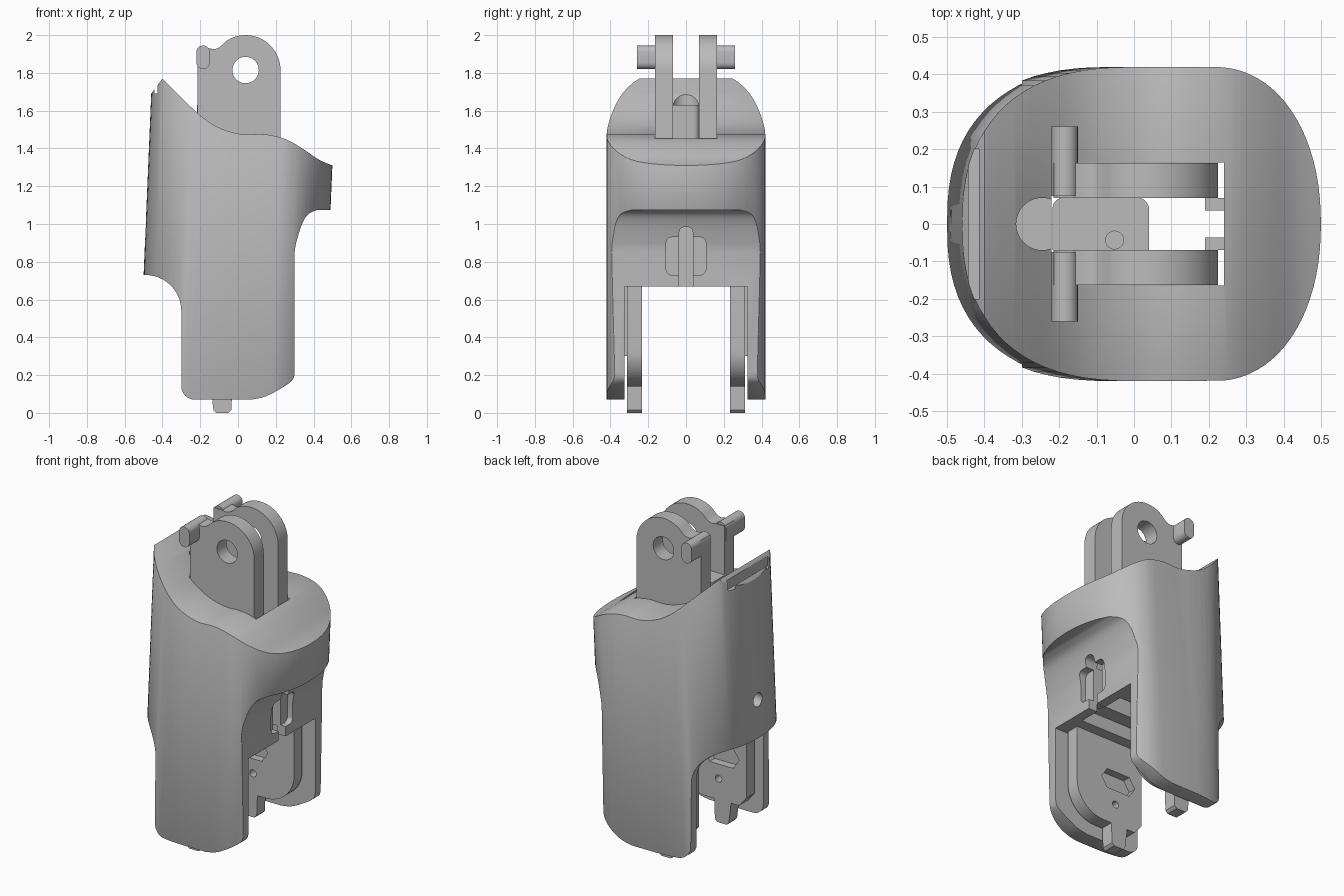
import bpy, bmesh, math
from mathutils import Vector

cube = bpy.data.objects.get("Cube")
if cube:
    bpy.data.objects.remove(cube, do_unlink=True)

grey = bpy.data.materials.new("plain grey")
grey.use_nodes = True
COLOR = (0.5, 0.5, 0.5, 1)
grey.diffuse_color = COLOR
grey.node_tree.nodes["Principled BSDF"].inputs["Base Color"].default_value = COLOR


def prism(name, outline, place, low, high):
    """Extrude a 2D outline; place(u, v, depth) gives the 3D point."""
    bm = bmesh.new()
    rings = [[bm.verts.new(place(u, v, d)) for u, v in outline] for d in (low, high)]
    bm.faces.new(rings[0])
    bm.faces.new(rings[1])
    n = len(outline)
    for i in range(n):
        j = (i + 1) % n
        bm.faces.new((rings[0][i], rings[0][j], rings[1][j], rings[1][i]))
    bmesh.ops.recalc_face_normals(bm, faces=bm.faces)
    mesh = bpy.data.meshes.new(name)
    bm.to_mesh(mesh)
    bm.free()
    mesh.materials.append(grey)
    obj = bpy.data.objects.new(name, mesh)
    bpy.context.collection.objects.link(obj)
    return obj


def along_y(u, v, d):
    return (u, d, v)


def along_x(u, v, d):
    return (d, u, v)


def along_z(u, v, d):
    return (u, v, d)


def sheared(u, v, d):
    return (u + 0.042 * (d - 1.2), v, d)


def rect(u0, u1, v0, v1):
    return [(u0, v0), (u1, v0), (u1, v1), (u0, v1)]


def arc(cx, cy, r, a0, a1, n=12):
    angles = [math.radians(a0 + (a1 - a0) * i / n) for i in range(n + 1)]
    return [(cx + r * math.cos(a), cy + r * math.sin(a)) for a in angles]


def circle(cx, cy, r, n=32):
    return arc(cx, cy, r, 0, 360 - 360 / n, n - 1)


def rounded(u0, u1, v0, v1, r):
    return (arc(u1 - r, v1 - r, r, 0, 90, 5) + arc(u0 + r, v1 - r, r, 90, 180, 5)
            + arc(u0 + r, v0 + r, r, 180, 270, 5) + arc(u1 - r, v0 + r, r, 270, 360, 5))


def spline(points, steps=5):
    """Smooth curve through a few points."""
    p = [Vector(q) for q in [points[0]] + points + [points[-1]]]
    out = []
    for a, b, c, d in zip(p, p[1:], p[2:], p[3:]):
        for i in range(steps):
            t = i / steps
            out.append(tuple(b + ((c - a) * t + (2 * a - 5 * b + 4 * c - d) * t * t
                                  + (3 * b - a - 3 * c + d) * t ** 3) * 0.5))
    return out + [points[-1]]


def apply(obj, kind, **settings):
    mod = obj.modifiers.new(kind.lower(), kind)
    for key, value in settings.items():
        setattr(mod, key, value)
    bpy.context.view_layer.objects.active = obj
    bpy.ops.object.modifier_apply(modifier=mod.name)


def boolean(obj, cutter, operation="DIFFERENCE"):
    apply(obj, "BOOLEAN", operation=operation, object=cutter, solver="EXACT")
    bpy.data.objects.remove(cutter, do_unlink=True)


def cut(obj, outline, place, low, high):
    boolean(obj, prism("cutter", outline, place, low, high))


def smooth(obj):
    bpy.ops.object.select_all(action="DESELECT")
    obj.select_set(True)
    bpy.context.view_layer.objects.active = obj
    bpy.ops.object.shade_smooth_by_angle(angle=math.radians(30))


# Body: leaning oval column trimmed by the side profile
plan = []
for i in range(80):
    a = 2 * math.pi * i / 80
    c, s = math.cos(a), math.sin(a)
    start, reach, power = (0.2, 0.295, 2.15) if c > 0 else (0, 0.48, 2.5)
    plan.append((start + reach * math.copysign(abs(c) ** (2 / power), c),
                 0.42 * math.copysign(abs(s) ** (2 / power), s)))
body = prism("body", plan, sheared, -0.1, 2.0)

profile = arc(-0.23, 0.14, 0.07, 270, 180, 6)
profile += arc(-0.49, 0.54, 0.19, 0, 90, 12)
profile += [(-0.6, 0.73), (-0.6, 1.62), (-0.46, 1.69)]
profile += spline([(-0.4, 1.77), (-0.32, 1.69), (-0.2, 1.575), (-0.1, 1.51), (0.02, 1.475),
                   (0.14, 1.475), (0.25, 1.45), (0.34, 1.4), (0.43, 1.34), (0.5, 1.31)])
profile += [(0.6, 1.3), (0.6, 1.075)]
profile += spline([(0.42, 1.075), (0.37, 1.05), (0.335, 0.99), (0.305, 0.89)])
profile += [(0.3, 0.85)]
profile += spline([(0.3, 0.21), (0.285, 0.17), (0.22, 0.125), (0.14, 0.085), (0.07, 0.07)])
boolean(body, prism("cutter", profile, along_y, -0.6, 0.6), "INTERSECT")
apply(body, "BEVEL", width=0.016, segments=2, limit_method="ANGLE",
      angle_limit=math.radians(40), use_clamp_overlap=True)

# Channels, openings and recesses in the body
cut(body, rect(-0.325, 0.325, -0.2, 0.67), along_x, -0.8, 0.8)
cut(body, rect(-0.22, 0.24, -0.165, 0.165), along_z, 0.5, 2.2)
cut(body, circle(-0.245, 0, 0.07), along_z, 1.42, 2.2)
cut(body, circle(0, 0.96, 0.042, 20), along_x, -0.8, -0.3)
cut(body, rect(-0.443, -0.415, -0.2, 0.2), along_z, 1.69, 2.0)
cut(body, rounded(-0.105, 0.105, 0.73, 0.93, 0.03), along_x, 0.265, 0.4)
cut(body, rounded(-0.036, 0.036, 0.5, 0.985, 0.03), along_x, 0.15, 0.4)
smooth(body)

# Parts mirrored on both sides
lug = [(-0.215, 0.75), (-0.215, 1.93), (-0.15, 1.93)]
lug += spline([(-0.13, 1.925), (-0.1, 1.935), (-0.06, 1.97)], 4)
lug += arc(0.04, 1.815, 0.185, 115, 0, 20) + [(0.225, 0.75)]
pad = [(-0.25, 0.7), (-0.25, 0.2), (-0.2, 0.14), (-0.145, 0.14), (-0.13, 0.015), (-0.115, 0),
       (-0.05, 0), (-0.035, 0.015), (-0.03, 0.14)]
pad += arc(0.03, 0.33, 0.19, 270, 360, 12) + [(0.22, 0.7)]

for side, word in ((1, "left"), (-1, "right")):
    def span(a, b):
        return sorted((side * a, side * b))

    # Hinge lug with its eye
    hinge = prism(word + "_hinge_lug", lug, along_y, *span(0.07, 0.163))
    cut(hinge, circle(0.04, 1.815, 0.07), along_y, -1, 1)
    smooth(hinge)

    # Stub pin at the lug's back corner
    smooth(prism(word + "_stub_pin", rounded(-0.22, -0.15, 1.82, 1.945, 0.034),
                 along_y, *span(0.075, 0.26)))

    # Inner guide pad with pocket and small hole
    guide = prism(word + "_guide_pad", pad, along_y, *span(0.232, 0.312))
    pocket = [(-0.2, 0.42), (-0.16, 0.36), (0, 0.36), (0.04, 0.42), (0, 0.48), (-0.16, 0.48)]
    cut(guide, pocket, along_y, *span(0.2, 0.28))
    cut(guide, circle(-0.06, 0.27, 0.022, 16), along_y, *span(0.2, 0.29))
    smooth(guide)

    # Backing web that joins pad and wall
    prism(word + "_pad_web", rect(-0.24, 0.2, 0.3, 0.7), along_y, *span(0.3, 0.335))

    # Latch guide rib behind the front opening
    prism(word + "_latch_rib", rect(0.19, 0.25, 0.72, 0.95), along_y, *span(0.036, 0.07))

# Centre block between the lugs, with a small drilled hole
block_plan = ([(-0.218, -0.07), (0.04, -0.07)] + arc(0.01, 0.04, 0.03, 0, 90, 5)
              + arc(-0.19, 0.042, 0.028, 90, 180, 5))
block = prism("centre_block", block_plan, along_z, 1.1, 1.63)
cut(block, circle(-0.052, -0.043, 0.024, 20), along_z, 1.5, 1.8)
smooth(block)
